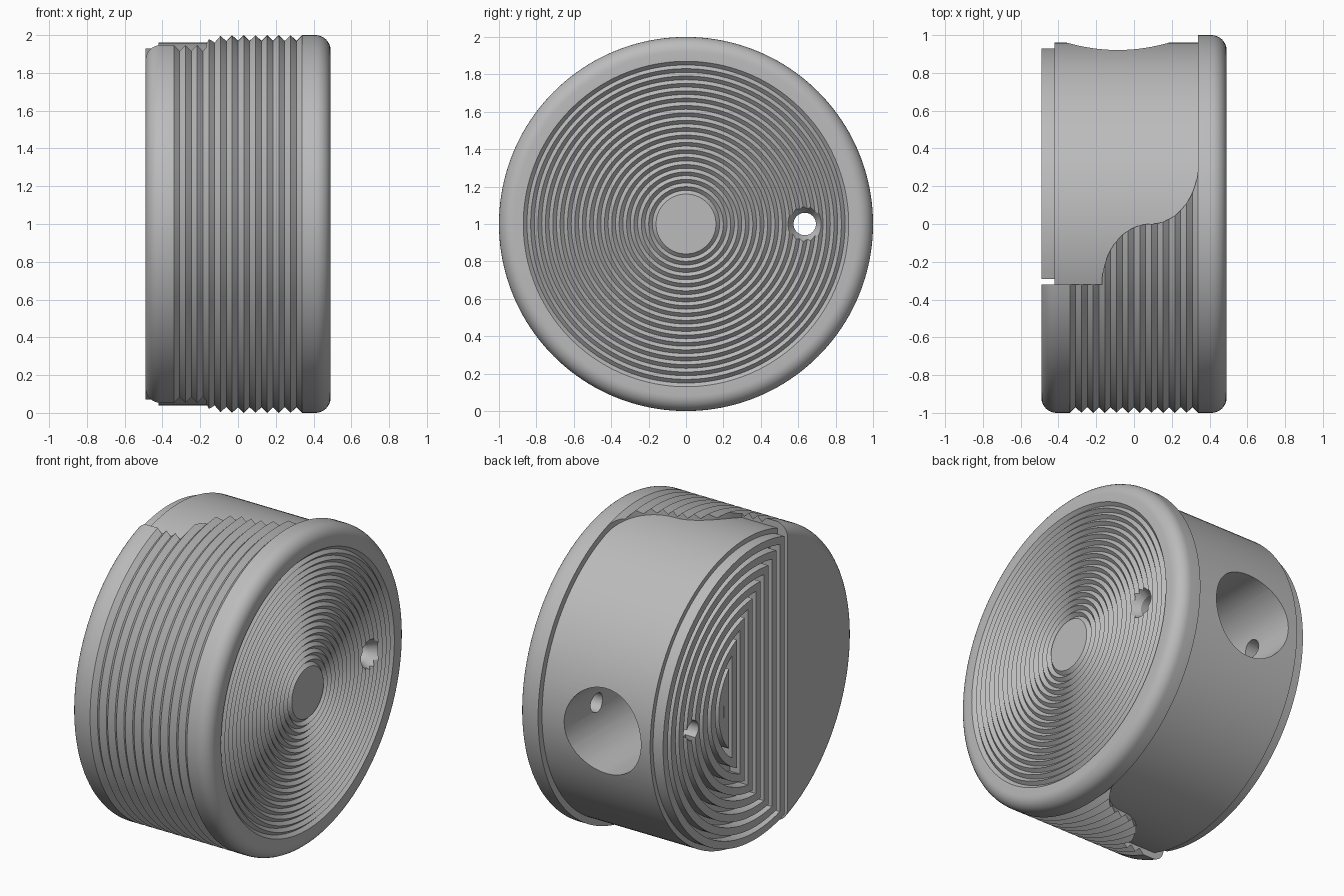
import bpy, bmesh
from math import sin, cos, acos, pi, radians

if "Cube" in bpy.data.objects:
    bpy.data.objects.remove(bpy.data.objects["Cube"])

grey = bpy.data.materials.new("plain_grey")
grey.use_nodes = True
grey.diffuse_color = (0.5, 0.5, 0.5, 1)
grey.node_tree.nodes["Principled BSDF"].inputs["Base Color"].default_value = (0.5, 0.5, 0.5, 1)

CZ = 1.0      # height of the main axis
SEG = 160


def finish(bm, name):
    bmesh.ops.recalc_face_normals(bm, faces=bm.faces)
    mesh = bpy.data.meshes.new(name)
    bm.to_mesh(mesh)
    bm.free()
    mesh.materials.append(grey)
    obj = bpy.data.objects.new(name, mesh)
    bpy.context.collection.objects.link(obj)
    return obj


def loft(loops, name):
    """Skin a list of closed point loops and cap both ends."""
    bm = bmesh.new()
    rings = [[bm.verts.new(p) for p in loop] for loop in loops]
    n = len(rings[0])
    for a, b in zip(rings, rings[1:]):
        for i in range(n):
            j = (i + 1) % n
            bm.faces.new((a[i], a[j], b[j], b[i]))
    bm.faces.new(rings[0])
    bm.faces.new(rings[-1])
    return finish(bm, name)


def lathe_x(profile, name, cy=0.0, seg=SEG):
    """Turn (x, radius) points about an axis parallel to x."""
    return loft([[(x, cy + r * cos(2 * pi * i / seg), CZ + r * sin(2 * pi * i / seg))
                  for i in range(seg)] for x, r in profile], name)


def cut(obj, cutters):
    for c in cutters:
        mod = obj.modifiers.new("cut", 'BOOLEAN')
        mod.operation = 'DIFFERENCE'
        mod.solver = 'EXACT'
        mod.object = c
        bpy.context.view_layer.objects.active = obj
        bpy.ops.object.modifier_apply(modifier=mod.name)


# Ribbed shell with rounded rim and grooved outer face
R, END, SHOULDER, ROUND = 1.0, 0.49, 0.34, 0.08
RIBS, GROOVES = 11, 18
arc = [i * pi / 16 for i in range(9)]
profile = [(-END + ROUND * (1 - sin(a)), R - ROUND * (1 - cos(a))) for a in reversed(arc)]
profile = [(-END + ROUND - ROUND * cos(a), R - ROUND + ROUND * sin(a)) for a in arc]
pitch = 2 * SHOULDER / RIBS
for k in range(RIBS):
    x = -SHOULDER + k * pitch
    profile += [(x, R), (x + pitch / 2, R - 0.03)]
profile.append((SHOULDER, R))
profile += [(END - ROUND + ROUND * sin(a), R - ROUND + ROUND * cos(a)) for a in arc]
step = (0.87 - 0.16) / GROOVES
for k in range(GROOVES):
    r = 0.87 - k * step
    profile += [(END, r), (END - 0.02, r - step / 2)]
profile.append((END, 0.16))
shell = lathe_x(profile, "ribbed_shell")

# Smooth inner body
body = lathe_x([(-0.42, 0.96), (0.37, 0.96)], "smooth_body")


# Nested D-shaped ridges on the left-out end
def d_outline(inset, n=72):
    r, c = 0.96 - inset, -0.32 + inset
    a = acos(c / r)
    return [(r * cos(t), CZ + r * sin(t)) for t in (-a + 2 * a * i / n for i in range(n + 1))]


def d_ridge(inset, width, name):
    outer, inner = d_outline(inset), d_outline(inset + width)
    bm = bmesh.new()
    sections = [[bm.verts.new((x, y, z)) for y, z in line] for line, x in
                ((outer, -0.40), (outer, -END), (inner, -END), (inner, -0.40))]
    n = len(outer)
    for s in range(4):
        a, b = sections[s], sections[(s + 1) % 4]
        for i in range(n):
            j = (i + 1) % n
            bm.faces.new((a[i], a[j], b[j], b[i]))
    return finish(bm, name)


ridges = [d_ridge(0.03 + 0.08 * k, 0.047, f"d_ridge_{k + 1}") for k in range(8)]

# Cutters: S-curved clearance, radial pocket, countersunk through hole
curve = [(0.085 - 0.255 * cos(a), -0.32 + 0.32 * sin(a)) for a in [i * pi / 48 for i in range(25)]]
curve += [(0.085 + 0.255 * sin(a), 0.32 - 0.32 * cos(a)) for a in [i * pi / 48 for i in range(1, 25)]]
outline = [(-1, -0.32)] + curve + [(SHOULDER, 1.5), (-1, 1.5)]
clearance = loft([[(x, y, z) for x, y in outline] for z in (-0.5, 2.5)], "clearance_cutter")
pocket = loft([[(-0.085 + 0.27 * cos(2 * pi * i / 64), y, CZ + 0.27 * sin(2 * pi * i / 64))
                for i in range(64)] for y in (0.2, 1.5)], "pocket_cutter")
hole = lathe_x([(-0.8, 0.06), (0.43, 0.06), (0.5, 0.1)], "hole_cutter", cy=0.635, seg=40)

cut(shell, [clearance, hole])
cut(body, [pocket, hole])
for ridge in ridges:
    cut(ridge, [hole])
for c in (clearance, pocket, hole):
    bpy.data.objects.remove(c)

# Smooth shading with sharp edges kept
for obj in [shell, body] + ridges:
    bpy.ops.object.select_all(action='DESELECT')
    obj.select_set(True)
    bpy.context.view_layer.objects.active = obj
    bpy.ops.object.shade_smooth_by_angle(angle=radians(25))
